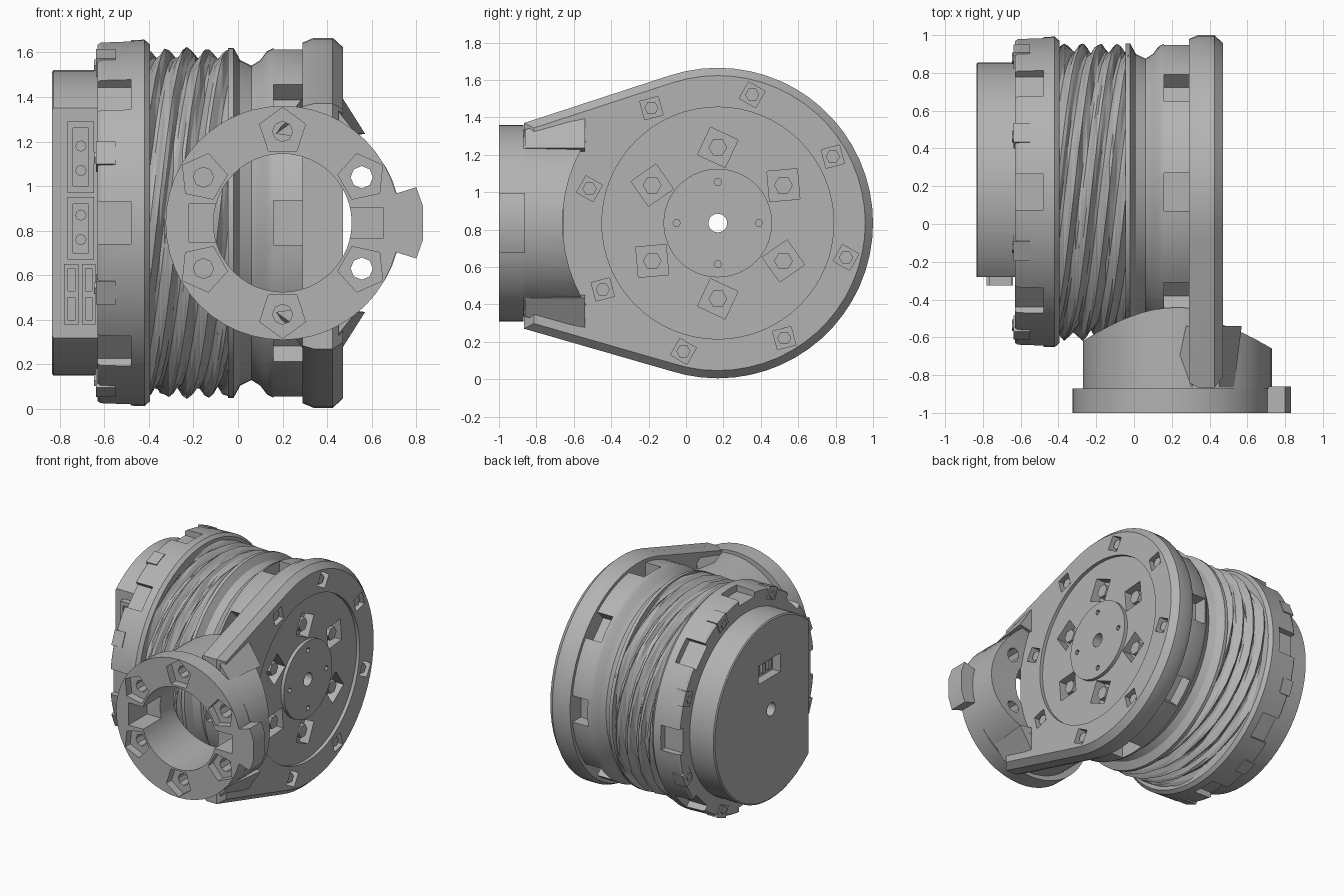
import bpy, bmesh, math, random
from math import cos, sin, pi, radians

if "Cube" in bpy.data.objects:
    bpy.data.objects.remove(bpy.data.objects["Cube"])
random.seed(4)
CY, CZ = 0.17, 0.835          # motor axis, runs along x
FX = 0.2                      # flange axis, runs along y

grey = bpy.data.materials.new("machined grey")
grey.use_nodes = True
tone = (0.45, 0.45, 0.45, 1)
grey.diffuse_color = tone
grey.node_tree.nodes["Principled BSDF"].inputs["Base Color"].default_value = tone


def finish(name, bm):
    bmesh.ops.recalc_face_normals(bm, faces=bm.faces)
    mesh = bpy.data.meshes.new(name)
    bm.to_mesh(mesh)
    bm.free()
    mesh.materials.append(grey)
    ob = bpy.data.objects.new(name, mesh)
    bpy.context.collection.objects.link(ob)
    return ob


def ngon(u, v, r, n=48, turn=0.0):
    return [(u + r * cos(turn + 2 * pi * i / n), v + r * sin(turn + 2 * pi * i / n)) for i in range(n)]


def box(u0, u1, v0, v1):
    return [(u0, v0), (u1, v0), (u1, v1), (u0, v1)]


def polar(deg, r):
    return CY + r * cos(radians(deg)), CZ + r * sin(radians(deg))


def radial_box(deg, r0, r1, half):
    """Rectangle in the yz plane pointing away from the motor axis."""
    c, s = cos(radians(deg)), sin(radians(deg))
    return [(CY + r * c - w * s, CZ + r * s + w * c)
            for r, w in ((r0, -half), (r1, -half), (r1, half), (r0, half))]


def add_loft(bm, sections, axis):
    """Bridge a stack of (height, 2D loop) sections and cap both ends."""
    place = {"x": lambda u, v, t: (t, u, v), "y": lambda u, v, t: (u, t, v)}[axis]
    rings = [[bm.verts.new(place(u, v, t)) for u, v in pts] for t, pts in sections]
    for low, top in zip(rings, rings[1:]):
        for i in range(len(low)):
            j = (i + 1) % len(low)
            bm.faces.new((low[i], low[j], top[j], top[i]))
    bm.faces.new(rings[0])
    bm.faces.new(rings[-1])


def loft(name, sections, axis="x"):
    bm = bmesh.new()
    add_loft(bm, sections, axis)
    return finish(name, bm)


def prism(name, loops, a, b, axis="x"):
    """Extrude each 2D loop from a to b along an axis."""
    bm = bmesh.new()
    for pts in loops:
        add_loft(bm, [(a, pts), (b, pts)], axis)
    return finish(name, bm)


def lathe(name, profile, n=64):
    """Spin a closed (x, radius) profile about the motor axis."""
    bm = bmesh.new()
    rings = [[bm.verts.new((x, *polar(360 * i / n, r))) for x, r in profile] for i in range(n)]
    for i in range(n):
        a, b = rings[i], rings[(i + 1) % n]
        for k in range(len(profile)):
            m = (k + 1) % len(profile)
            bm.faces.new((a[k], a[m], b[m], b[k]))
    return finish(name, bm)


def cut(ob, *cutters):
    for c in cutters:
        c.hide_render = True
        mod = ob.modifiers.new("cut", "BOOLEAN")
        mod.operation, mod.solver, mod.object = "DIFFERENCE", "EXACT", c
    bpy.context.view_layer.update()
    new = bpy.data.meshes.new_from_object(ob.evaluated_get(bpy.context.evaluated_depsgraph_get()))
    ob.modifiers.clear()
    ob.data = new
    for c in cutters:
        bpy.data.objects.remove(c)


# Rear cap with flat side, port and axle hole
cap = lathe("rear_cap", [(-0.835, 0.05), (-0.835, 0.675), (-0.828, 0.685), (-0.62, 0.685), (-0.62, 0.05)])
cut(cap, prism("flat_cutter", [box(-0.9, -0.28, -0.1, 1.8)], -0.9, -0.63),
    prism("port_cutter", [box(0.06, 0.32, 1.08, 1.22)], -0.9, -0.77))
prism("port_pins", [box(y, y + 0.04, 1.11, 1.18) for y in (0.1, 0.17, 0.24)], -0.79, -0.76)

# Connectors on the flat side
plugs = prism("connectors", [box(-0.765, -0.645, 0.97, 1.29), box(-0.765, -0.645, 0.67, 0.95),
                             box(-0.78, -0.715, 0.38, 0.65), box(-0.7, -0.64, 0.38, 0.65)], -0.325, -0.26, "y")
cut(plugs, prism("plug_cutter", [box(-0.74, -0.67, 1.0, 1.26), box(-0.74, -0.67, 0.7, 0.92)]
                 + [box(x, x + 0.03, z, z + 0.1) for x in (-0.762, -0.685) for z in (0.4, 0.53)],
                 -0.4, -0.295, "y"))
prism("connector_pins", [ngon(-0.705, z, 0.025, 8) for z in (0.76, 0.87, 1.07, 1.18)], -0.32, -0.28, "y")

# Rear ring with notches and lugs
ring = lathe("rear_ring", [(-0.63, 0.05), (-0.63, 0.805), (-0.615, 0.815), (-0.42, 0.822),
                           (-0.395, 0.8), (-0.395, 0.05)])
cut(ring, prism("notch_cutter", [radial_box(45 * k, 0.765, 0.9, 0.095) for k in range(8)], -0.7, -0.48))
lugs = [22.5 + 45 * k for k in range(8)]
prism("ring_lugs", [radial_box(a, 0.73, 0.822, 0.055) for a in lugs], -0.638, -0.55)
prism("lug_screws", [ngon(*polar(a, 0.765), 0.03, 6) for a in lugs], -0.645, -0.63)

# Finned body: long helical ridges, the mesh columns follow the helix
bm = bmesh.new()
around, shape = 36, (0.0, 0.3, 0.75, 1.0, 0.6, 0.15)
rows = []
for i in range(20):
    x = -0.41 + 0.02 * i
    rows.append([bm.verts.new((x, *polar(360 * j / around - 13 * i,
                                         0.738 + 0.046 * shape[j % 6] + random.uniform(-0.007, 0.007))))
                 for j in range(around)])
for a, b in zip(rows, rows[1:]):
    for j in range(around):
        m = (j + 1) % around
        bm.faces.new((a[j], a[m], b[m], b[j]))
fins = finish("finned_body", bm)

# Neck and windowed output ring
neck = lathe("neck", [(-0.04, 0.05), (-0.045, 0.785), (-0.02, 0.785), (0.01, 0.73), (0.06, 0.705),
                      (0.1, 0.73), (0.13, 0.77), (0.16, 0.785), (0.3, 0.785), (0.3, 0.05)])
cut(neck, prism("window_cutter", [radial_box(45 * k, 0.68, 0.9, 0.1) for k in range(8)], 0.16, 0.291))

# Side plate: round over the motor, tapering to the flange, with a chamfered rim
outline = [polar(a, 0.83) for a in range(-108, 109, 6)] + [(-0.865, 1.37), (-0.865, 0.27)]


def shrink(f):
    return [(CY + (u - CY) * f, CZ + (v - CZ) * f) for u, v in outline]


plate = loft("side_plate", [(0.29, shrink(0.975)), (0.34, outline), (0.425, outline), (0.47, shrink(0.95))])
inner = [30 + 60 * k for k in range(6)]
outer = [30 + 45 * k for k in range(8)]
cut(plate,
    lathe("groove_cutter", [(0.445, 0.29), (0.55, 0.29), (0.55, 0.62), (0.445, 0.62)]),
    prism("pocket_cutter", [ngon(*polar(a, 0.405), 0.115, 4, radians(a + 20)) for a in inner], 0.37, 0.55),
    prism("screw_cutter", [ngon(*polar(a, 0.71), 0.072, 4, radians(a + 30)) for a in outer], 0.38, 0.55),
    prism("pin_cutter", [ngon(*polar(90 * k, 0.22), 0.02, 6) for k in range(4)], 0.44, 0.55),
    prism("axle_cutter", [ngon(CY, CZ, 0.05, 24)], 0.2, 0.6),
    prism("plate_bore", [ngon(FX, CZ, 0.31)], -1.1, -0.655, "y"))
prism("inner_screws", [ngon(*polar(a, 0.405), 0.05, 6) for a in inner], 0.36, 0.43)
prism("outer_screws", [ngon(*polar(a, 0.71), 0.038, 6) for a in outer], 0.37, 0.45)

# Flange and the tube behind it, scooped out around the motor
flange = prism("front_flange", [ngon(FX, CZ, 0.525)], -1.0, -0.87, "y")
tube = prism("flange_tube", [ngon(0.23, CZ, 0.5)], -0.87, -0.3, "y")
cut(tube, lathe("tube_scoop", [(-0.5, 0.2), (-0.5, 0.79), (0.4, 0.79), (0.4, 0.83), (0.9, 0.83), (0.9, 0.2)]))

screws = [(FX + 0.41 * cos(radians(a)), CZ + 0.41 * sin(radians(a)), a) for a in inner]
for part in (flange, tube):
    cut(part,
        prism("bore_cutter", [ngon(FX, CZ, 0.31)], -1.1, -0.3, "y"),
        prism("relief_cutter", [box(0.4, 0.65, 0.765, 0.905), box(-0.22, 0, 0.75, 0.92)], -1.1, -0.78, "y"),
        prism("boss_cutter", [ngon(x, z, 0.108, 5, radians(a)) for x, z, a in screws], -1.1, -0.94, "y"),
        prism("blind_holes", [ngon(x, z, 0.045, 8) for x, z, a in screws if x < 0.4], -1.1, -0.8, "y"),
        prism("through_holes", [ngon(x, z, 0.05, 8) for x, z, a in screws if x > 0.4], -1.1, -0.3, "y"))

# Gussets blending the tube into both faces of the plate, above and below
for side, up in (("upper", 1), ("lower", -1)):
    for where, root, near, far in (("outer", 0.45, 0.53, 0.57), ("inner", 0.31, 0.17, 0.24)):
        loft(f"{side}_{where}_gusset",
             [(y, [(root, CZ + up * top), (root, CZ + up * 0.38), (tip, CZ + up * 0.4)])
              for y, top, tip in ((-0.86, 0.5, near), (-0.54, 0.59, far))], "y")

# Locating tab on the flange
prism("flange_tab", [[(0.66, 0.72), (0.72, 0.7), (0.8, 0.675), (0.83, 0.76), (0.83, 0.91),
                      (0.8, 0.995), (0.72, 0.97), (0.66, 0.95)]], -1.0, -0.86, "y")

# Smooth shading with sharp edges on everything but the ridges
bpy.ops.object.select_all(action="DESELECT")
for ob in bpy.context.collection.objects:
    if ob.type == "MESH" and ob is not fins:
        ob.select_set(True)
        bpy.context.view_layer.objects.active = ob
bpy.ops.object.shade_smooth_by_angle(angle=radians(30))
